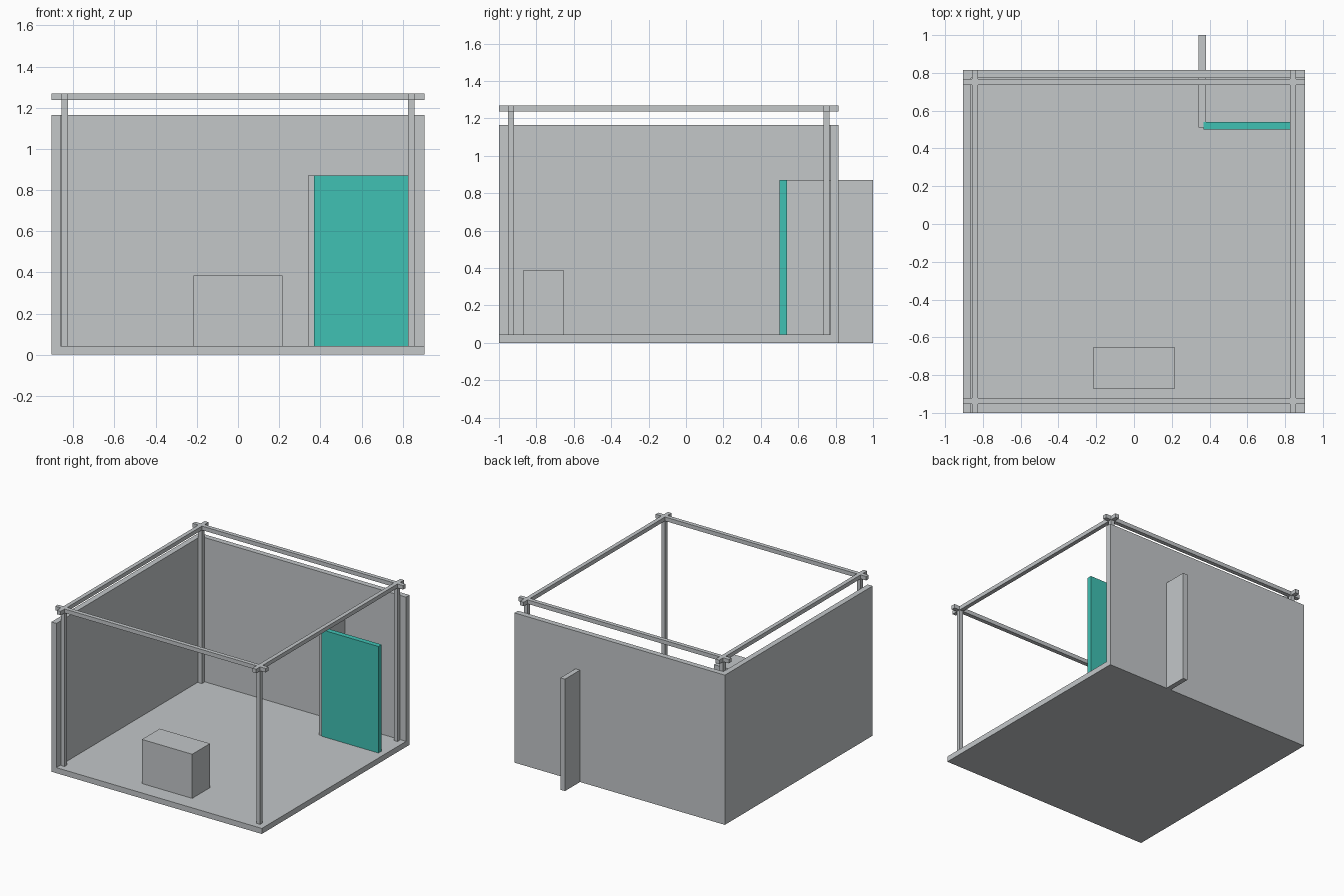
import bpy

if "Cube" in bpy.data.objects:
    bpy.data.objects.remove(bpy.data.objects["Cube"])


def make_material(name, rgb):
    m = bpy.data.materials.new(name)
    m.diffuse_color = (*rgb, 1.0)
    m.use_nodes = True
    m.node_tree.nodes["Principled BSDF"].inputs["Base Color"].default_value = m.diffuse_color
    return m


GREY = make_material("light_grey", (0.546, 0.571, 0.584))
TEAL = make_material("teal", (0.051, 0.533, 0.456))


def box(name, x, y, z, material=GREY):
    """Box spanning the (min, max) range given on each axis."""
    spans = (x, y, z)
    bpy.ops.mesh.primitive_cube_add(size=1, location=[(a + b) / 2 for a, b in spans])
    ob = bpy.context.object
    ob.name = ob.data.name = name
    ob.scale = [b - a for a, b in spans]
    bpy.ops.object.transform_apply(location=False, rotation=False, scale=True)
    ob.data.materials.append(material)
    return ob


# Main dimensions
HALF_X, FRONT, BACK = 0.905, -1.0, 0.815
SLAB, WALL_TOP = 0.043, 1.164
BEAM_LOW, BEAM_TOP = 1.237, 1.268
BAR, INSET = 0.016, 0.064          # half bar width, bar centre from the edge
bar_x = HALF_X - INSET

# Floor and the two walls
box("floor", (-HALF_X, HALF_X), (FRONT, BACK), (0, SLAB))
box("left_wall", (-HALF_X, -HALF_X + SLAB), (FRONT, BACK), (0, WALL_TOP))
box("back_wall", (-HALF_X, HALF_X), (BACK - SLAB, BACK), (0, WALL_TOP))

# Frame: corner posts and crossing top beams
sides = (("left", -bar_x), ("right", bar_x))
ends = (("front", FRONT + INSET), ("back", BACK - INSET))
for side, cx in sides:
    box(f"{side}_beam", (cx - BAR, cx + BAR), (FRONT, BACK), (BEAM_LOW, BEAM_TOP))
    for end, cy in ends:
        box(f"{end}_{side}_post", (cx - BAR, cx + BAR), (cy - BAR, cy + BAR),
            (SLAB, BEAM_LOW))
for end, cy in ends:
    box(f"{end}_beam", (-HALF_X, HALF_X), (cy - BAR, cy + BAR), (BEAM_LOW, BEAM_TOP))

# Counter block near the front
box("counter", (-0.216, 0.216), (-0.871, -0.653), (SLAB, 0.386))

# Partition running through the back wall, and the coloured panel
box("partition", (0.341, 0.38), (0.51, 1.0), (0, 0.87))
box("teal_panel", (0.369, 0.857), (0.501, 0.541), (0.02, 0.871), TEAL)
